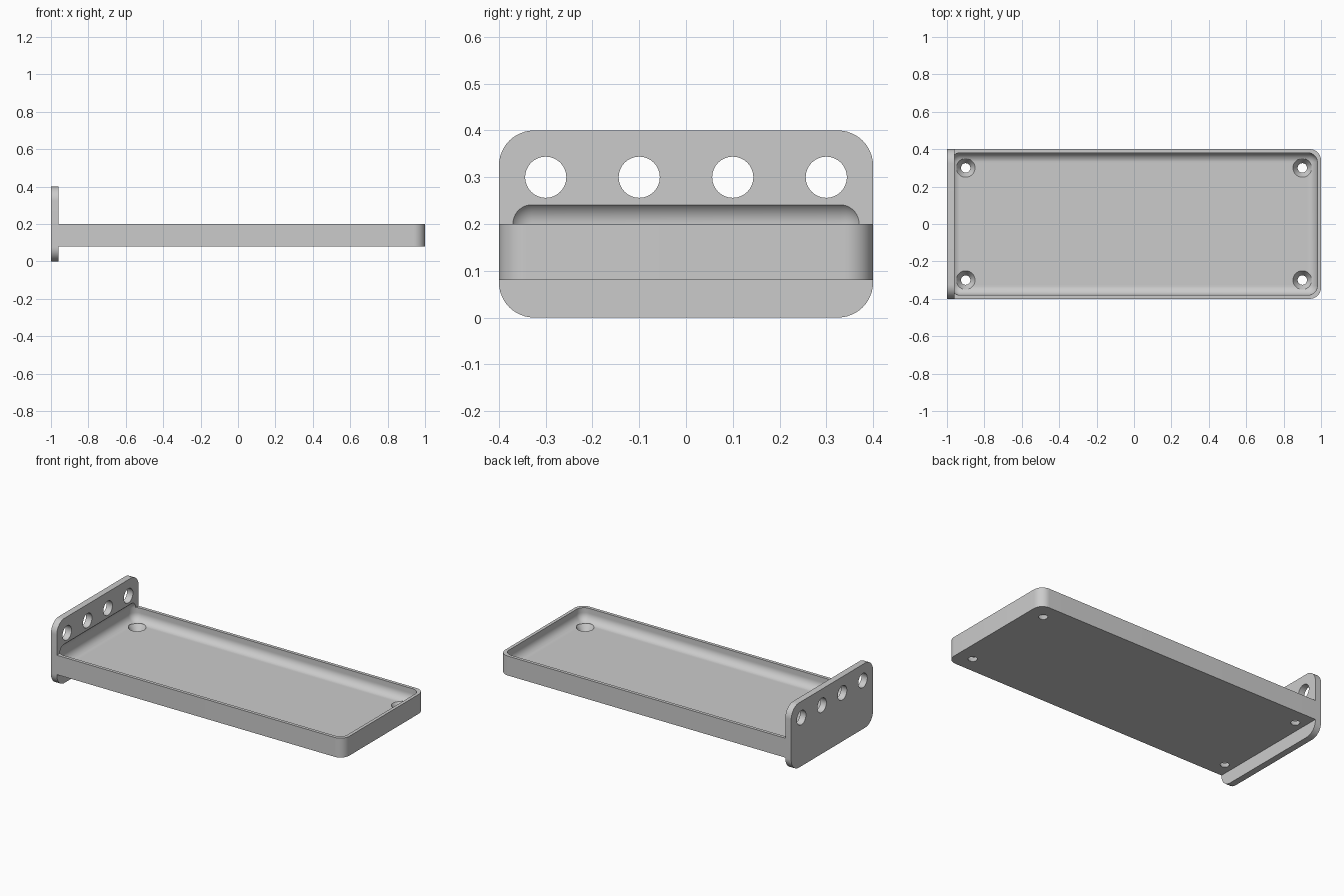
import bpy, bmesh
from math import pi, sin, cos, radians
from mathutils import Matrix, Vector

if "Cube" in bpy.data.objects:
    bpy.data.objects.remove(bpy.data.objects["Cube"])

grey = bpy.data.materials.new("light_grey")
grey.use_nodes = True
grey.diffuse_color = (0.6, 0.6, 0.6, 1)
grey.node_tree.nodes["Principled BSDF"].inputs["Base Color"].default_value = (0.6, 0.6, 0.6, 1)


def add_object(name, bm):
    bmesh.ops.recalc_face_normals(bm, faces=bm.faces)
    mesh = bpy.data.meshes.new(name)
    bm.to_mesh(mesh)
    bm.free()
    mesh.materials.append(grey)
    ob = bpy.data.objects.new(name, mesh)
    bpy.context.collection.objects.link(ob)
    return ob


def rounded_box(name, low, high, radius, choose, segments=12):
    """Box whose edges picked by the choose rule are rounded."""
    low, high = Vector(low), Vector(high)
    bm = bmesh.new()
    bmesh.ops.create_cube(bm, size=1)
    bmesh.ops.scale(bm, vec=high - low, verts=bm.verts)
    bmesh.ops.translate(bm, vec=(low + high) / 2, verts=bm.verts)
    edges = [e for e in bm.edges if choose(e.verts[1].co - e.verts[0].co, e.verts[0].co)]
    bmesh.ops.bevel(bm, geom=edges, offset=radius, segments=segments,
                    profile=0.5, affect='EDGES')
    return add_object(name, bm)


def lathe(name, profile, place, sides=48):
    """Closed turned solid from (radius, height) rings."""
    bm = bmesh.new()
    rings = [[bm.verts.new((r * cos(2 * pi * i / sides), r * sin(2 * pi * i / sides), z))
              for i in range(sides)] for r, z in profile]
    for a, b in zip(rings, rings[1:]):
        for i in range(sides):
            j = (i + 1) % sides
            bm.faces.new((a[i], a[j], b[j], b[i]))
    bm.faces.new(rings[0])
    bm.faces.new(rings[-1])
    bm.transform(place)
    return add_object(name, bm)


def combine(target, tool, operation):
    mod = target.modifiers.new("combine", 'BOOLEAN')
    mod.operation, mod.solver, mod.object = operation, 'EXACT', tool
    bpy.context.view_layer.objects.active = target
    bpy.ops.object.modifier_apply(modifier=mod.name)
    bpy.data.objects.remove(tool)


# Tray body, rounded at its free end
tray = rounded_box("tray_with_end_plate", (-0.98, -0.4, 0.08), (1, 0.4, 0.2), 0.06,
                   lambda d, p: abs(d.z) > 0.01 and p.x > 0)

# Upright end plate with rounded corners
plate = rounded_box("end_plate", (-1, -0.4, 0), (-0.96, 0.4, 0.4), 0.075,
                    lambda d, p: abs(d.x) > 0.01)
combine(tray, plate, 'UNION')

# Hollow with coved edges, which also bites into the end plate
hollow = rounded_box("hollow_cutter", (-0.98, -0.38, 0.12), (0.98, 0.38, 0.251), 0.05,
                     lambda d, p: True)
combine(tray, hollow, 'DIFFERENCE')

# Countersunk screw holes in the floor
for x in (-0.9, 0.9):
    for y in (-0.3, 0.3):
        screw = lathe("screw_cutter", [(0.025, 0.05), (0.025, 0.082), (0.05, 0.12), (0.05, 0.16)],
                      Matrix.Translation((x, y, 0)))
        combine(tray, screw, 'DIFFERENCE')

# Row of round holes through the end plate
for y in (-0.3, -0.1, 0.1, 0.3):
    hole = lathe("hole_cutter", [(0.044, -0.1), (0.044, 0.1)],
                 Matrix.Translation((-0.98, y, 0.3)) @ Matrix.Rotation(pi / 2, 4, 'Y'))
    combine(tray, hole, 'DIFFERENCE')

bpy.ops.object.select_all(action='DESELECT')
tray.select_set(True)
bpy.context.view_layer.objects.active = tray
bpy.ops.object.shade_smooth_by_angle(angle=radians(30))
